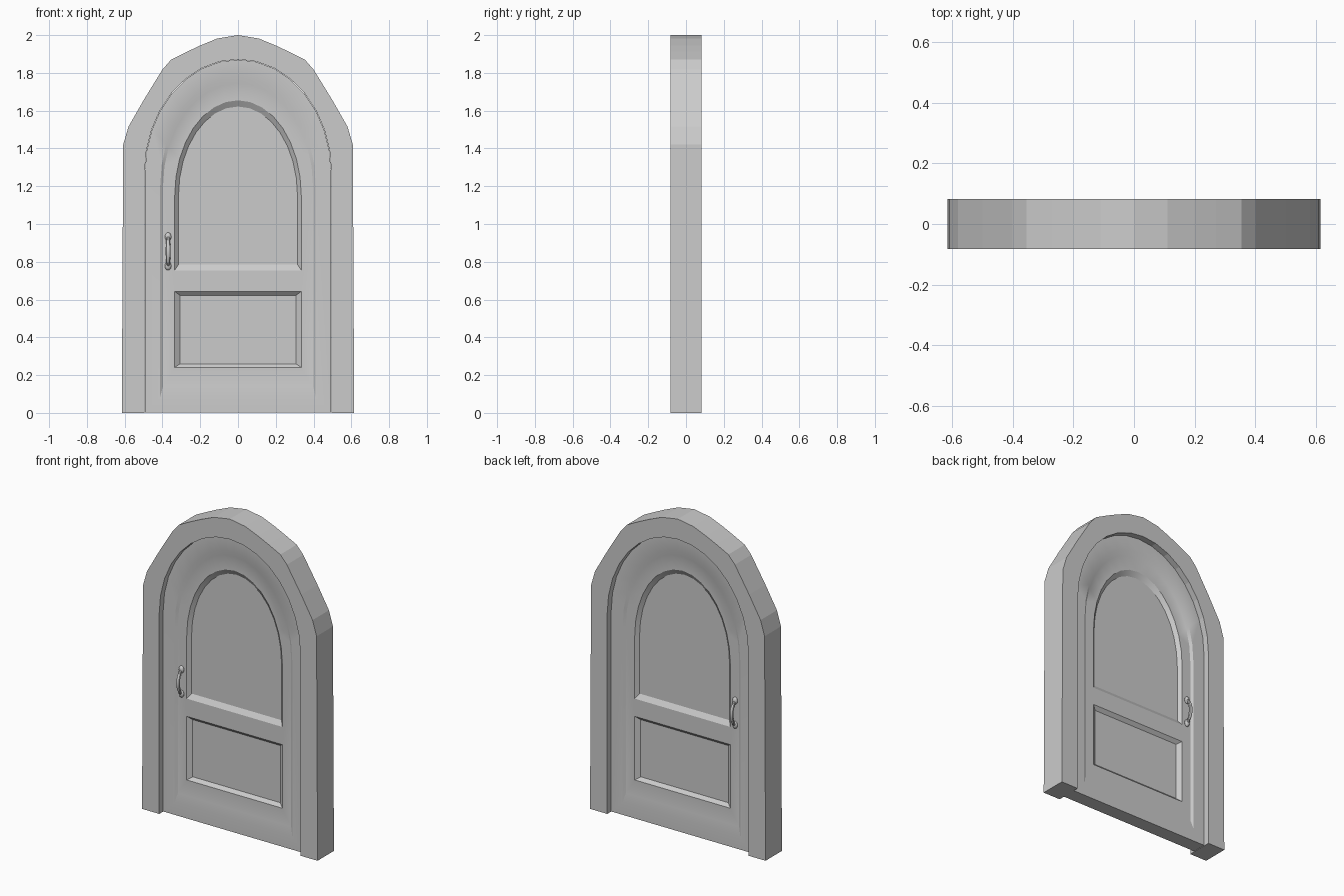
import bpy, bmesh, math

if "Cube" in bpy.data.objects:
    bpy.data.objects.remove(bpy.data.objects["Cube"])

HALF = 0.082      # half depth of the frame
LEAF = 0.045      # half depth of the door leaf
SEG = 8           # arch segments per side


def half_arch(a, z0, spring, top):
    """Right half of an arched outline, bottom corner up to the crown."""
    pts = [(a, z0)]
    for i in range(SEG + 1):
        t = math.pi / 2 * i / SEG
        pts.append((a * math.cos(t), spring + (top - spring) * math.sin(t)))
    pts[-1] = (0, top)
    return pts


def full(half):
    return half + [(-x, z) for x, z in reversed(half[:-1])]


def rect(a, z0, z1):
    return [(a, z0), (a, z1), (-a, z1), (-a, z0)]


def ring(bm, pts, y):
    return [bm.verts.new((x, y, z)) for x, z in pts]


def bridge(bm, r, s, closed=True):
    n = len(r)
    for i in range(n if closed else n - 1):
        j = (i + 1) % n
        bm.faces.new((r[i], r[j], s[j], s[i]))


def loop_edges(bm, r):
    return [bm.edges.get((r[i - 1], r[i])) or bm.edges.new((r[i - 1], r[i]))
            for i in range(len(r))]


def finish(bm, name, smooth=False):
    bmesh.ops.recalc_face_normals(bm, faces=bm.faces)
    me = bpy.data.meshes.new(name)
    bm.to_mesh(me)
    bm.free()
    ob = bpy.data.objects.new(name, me)
    bpy.context.collection.objects.link(ob)
    if smooth:
        bpy.ops.object.select_all(action='DESELECT')
        ob.select_set(True)
        bpy.context.view_layer.objects.active = ob
        bpy.ops.object.shade_smooth_by_angle(angle=math.radians(30))
    return ob


# Arched frame with a faceted outer edge
outer = full([(0.615, 0), (0.608, 1.42), (0.58, 1.515), (0.5, 1.655), (0.4, 1.818),
              (0.354, 1.87), (0.27, 1.912), (0.2, 1.945), (0.11, 1.982), (0, 2)])
inner = full(half_arch(0.495, 0, 1.27, 1.872))
bm = bmesh.new()
of, ob_, if_, ib = (ring(bm, p, y) for p in (outer, inner) for y in (-HALF, HALF))
bridge(bm, of, ob_, False)
bridge(bm, if_, ib, False)
bridge(bm, of, if_, False)
bridge(bm, ob_, ib, False)
for k in (0, -1):
    bm.faces.new((of[k], ob_[k], ib[k], if_[k]))
finish(bm, "door_frame")

# Door leaf, panelled the same way on both sides
bm = bmesh.new()
rims = []
for s in (-1, 1):
    field, panel = s * (LEAF - 0.01), s * (LEAF - 0.03)
    rim = ring(bm, full(half_arch(0.493, 0.002, 1.27, 1.87)), s * LEAF)
    step_a = ring(bm, full(half_arch(0.412, 0.085, 1.2, 1.78)), s * LEAF)
    step_b = ring(bm, full(half_arch(0.397, 0.14, 1.2, 1.745)), field)
    bridge(bm, rim, step_a)
    bridge(bm, step_a, step_b)
    holes = []
    for big, small in (
            (full(half_arch(0.335, 0.755, 1.15, 1.655)), full(half_arch(0.315, 0.785, 1.15, 1.622))),
            (rect(0.335, 0.24, 0.643), rect(0.307, 0.26, 0.622))):
        a, b = ring(bm, big, field), ring(bm, small, panel)
        bridge(bm, a, b)
        bm.faces.new(b)
        holes += loop_edges(bm, a)
    bmesh.ops.triangle_fill(bm, use_beauty=True, use_dissolve=False,
                            edges=loop_edges(bm, step_b) + holes, normal=(0, s, 0))
    rims.append(rim)
bridge(bm, *rims)
finish(bm, "door_leaf", True)

# Pull handles: bowed grip with a rounded foot at each end
for s, side in ((-1, "front"), (1, "back")):
    bm = bmesh.new()
    rows = []
    for i in range(13):
        t = i / 12
        y = s * (LEAF - 0.008 + 0.034 * math.sin(math.pi * t) ** 0.7)
        z = 0.775 + 0.16 * t
        w = 0.008 + 0.005 * math.sin(math.pi * t)
        tilt = math.cos(math.pi * t) * 0.8
        rows.append([bm.verts.new((-0.37 + w * math.cos(a),
                                   y + s * 0.008 * math.sin(a) * math.cos(tilt),
                                   z - 0.008 * math.sin(a) * math.sin(tilt)))
                     for a in (math.tau * k / 8 for k in range(8))])
    for r, q in zip(rows, rows[1:]):
        bridge(bm, r, q)
    bm.faces.new(rows[0])
    bm.faces.new(rows[-1])
    for z in (0.778, 0.932):
        foot = bmesh.ops.create_uvsphere(bm, u_segments=12, v_segments=8, radius=1)["verts"]
        bmesh.ops.scale(bm, verts=foot, vec=(0.017, 0.014, 0.023))
        bmesh.ops.translate(bm, verts=foot, vec=(-0.37, s * (LEAF - 0.008), z))
    finish(bm, side + "_handle", True)
